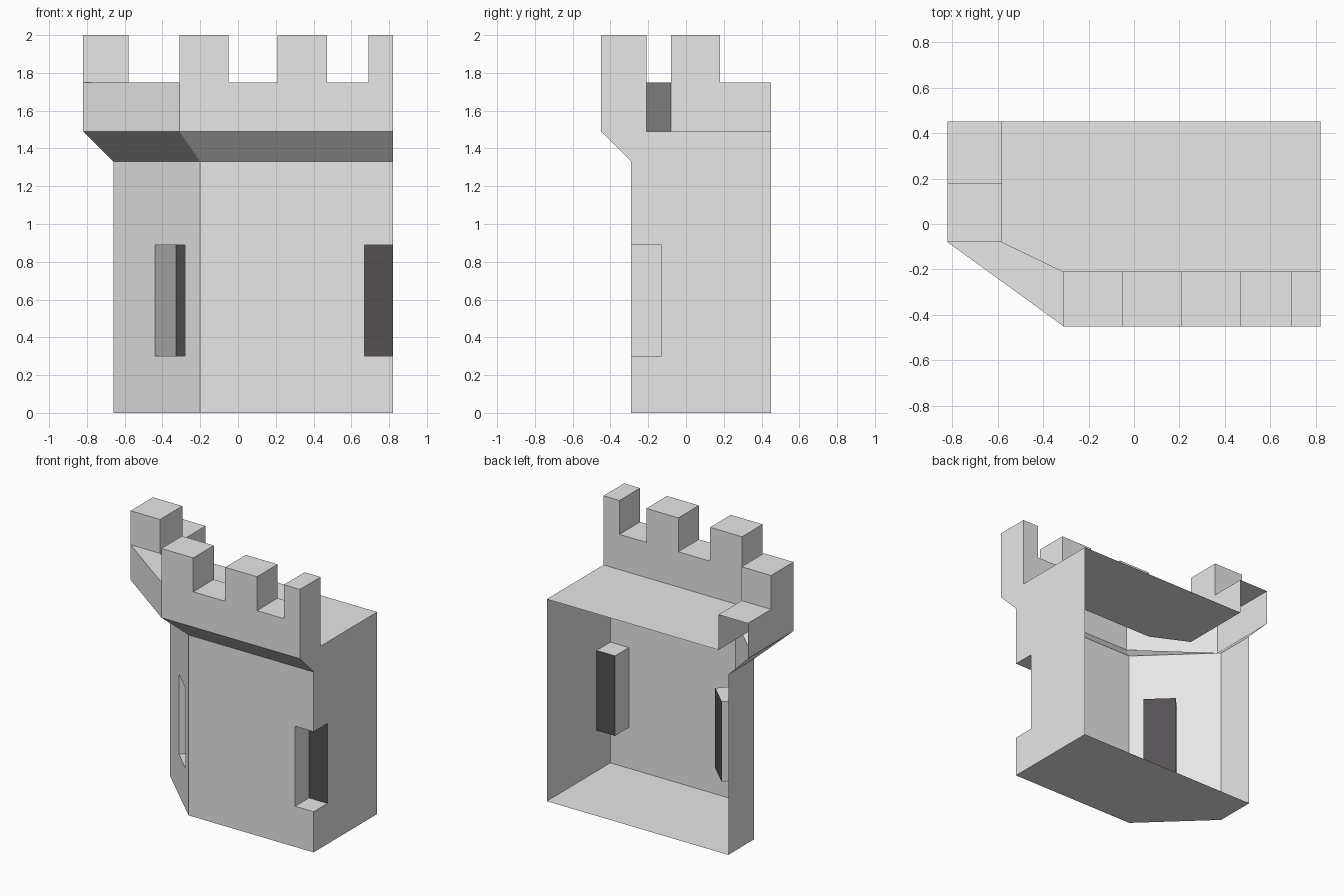
import bpy, bmesh
from mathutils import Vector

if "Cube" in bpy.data.objects:
    bpy.data.objects.remove(bpy.data.objects["Cube"])


def material(name, rgb):
    m = bpy.data.materials.new(name)
    m.diffuse_color = (*rgb, 1)
    m.use_nodes = True
    m.node_tree.nodes["Principled BSDF"].inputs["Base Color"].default_value = m.diffuse_color
    return m


STONE = material("light stone", (0.8, 0.8, 0.8))
DARK = material("dark opening", (0.092, 0.079, 0.086))


def make(name, polys, mat=STONE):
    """One object from a list of polygons."""
    bm = bmesh.new()
    for p in polys:
        bm.faces.new([bm.verts.new(v) for v in p])
    bmesh.ops.remove_doubles(bm, verts=bm.verts, dist=0.0005)
    me = bpy.data.meshes.new(name)
    bm.to_mesh(me)
    bm.free()
    me.materials.append(mat)
    ob = bpy.data.objects.new(name, me)
    bpy.context.collection.objects.link(ob)
    return ob


def wall(a, b, z0, z1):
    """Upright quad, facing to the right of the direction a to b."""
    return [(*a, z0), (*b, z0), (*b, z1), (*a, z1)]


def flat(points, z):
    return [(x, y, z) for x, y in points]


BASE, SKIRT, DECK, LOW, HIGH = 0, 1.33, 1.49, 1.75, 2.0
SILL, LINTEL, DEPTH = 0.30, 0.89, 0.16
shaft = [(-0.66, 0.45), (-0.66, 0.15), (-0.20, -0.29), (0.82, -0.29)]
rim = [(-0.82, 0.45), (-0.82, -0.08), (-0.31, -0.45), (0.82, -0.45)]


def window_panel(name, a, b, x0, x1):
    """Wall panel with a recessed window between x0 and x1."""
    a, b = Vector(a), Vector(b)
    d = (b - a).normalized()
    inward = Vector((-d.y, d.x)) * DEPTH
    p, q = (a.lerp(b, (x - a.x) / (b.x - a.x)) for x in (x0, x1))
    open_end = (q - b).length < 0.001
    cols = [(a, p), (p, q)] + ([] if open_end else [(q, b)])
    rows = [(BASE, SILL), (SILL, LINTEL), (LINTEL, SKIRT)]
    polys = [wall(s, e, z0, z1) for i, (s, e) in enumerate(cols)
             for j, (z0, z1) in enumerate(rows) if (i, j) != (1, 1)]
    # reveal around the recess
    pi, qi = p + inward, q + inward
    polys.append(wall(p, pi, SILL, LINTEL))
    if not open_end:
        polys.append(wall(qi, q, SILL, LINTEL))
    polys.append(flat([p, q, qi, pi], SILL))
    polys.append(flat([pi, qi, q, p], LINTEL))
    make(name + "_wall", polys)
    make(name + "_window_back", [wall(pi, qi, SILL, LINTEL)], DARK)


# Shaft walls; the rear is open
make("left_wall", [wall(shaft[0], shaft[1], BASE, SKIRT)])
window_panel("corner", shaft[1], shaft[2], -0.44, -0.28)
window_panel("front", shaft[2], shaft[3], 0.67, 0.82)

# Right wall with the half window notch and parapet end
side = [(0.45, BASE), (-0.29, BASE), (-0.29, SILL), (-0.13, SILL),
        (-0.13, LINTEL), (-0.29, LINTEL), (-0.29, SKIRT), (-0.45, DECK),
        (-0.45, HIGH), (-0.21, HIGH), (-0.21, DECK), (0.45, DECK)]
make("right_wall", [[(0.82, y, z) for y, z in reversed(side)]])

# Sloped skirt below the parapet
make("skirt", [[(*shaft[i], SKIRT), (*shaft[i + 1], SKIRT),
                (*rim[i + 1], DECK), (*rim[i], DECK)] for i in range(3)])

# Floors
make("ground_floor", [flat([(0.82, 0.45)] + shaft[::-1], BASE)])
make("roof_deck", [flat([(-0.58, 0.45), (-0.58, -0.08), (-0.31, -0.21),
                         (0.82, -0.21), (0.82, 0.45)], DECK)])

# Parapet: outer and inner stations, alternating gaps and merlons
outer = [(-0.82, y) for y in (0.45, 0.18, -0.08)]
inner = [(-0.58, y) for y in (0.45, 0.18, -0.08)]
for x in (-0.31, -0.05, 0.21, 0.47, 0.69, 0.82):
    outer.append((x, -0.45))
    inner.append((x, -0.21))
polys = []
for i in range(len(outer) - 1):
    o0, o1, n0, n1 = outer[i], outer[i + 1], inner[i], inner[i + 1]
    h = HIGH if i % 2 else LOW
    polys += [wall(o0, o1, DECK, LOW), wall(n1, n0, DECK, LOW),
              flat([o0, o1, n1, n0], h)]
    if h == HIGH:
        polys += [wall(o0, o1, LOW, HIGH), wall(n1, n0, LOW, HIGH),
                  wall(n0, o0, LOW, HIGH)]
        if i < len(outer) - 2:
            polys.append(wall(o1, n1, LOW, HIGH))
make("parapet", polys)
